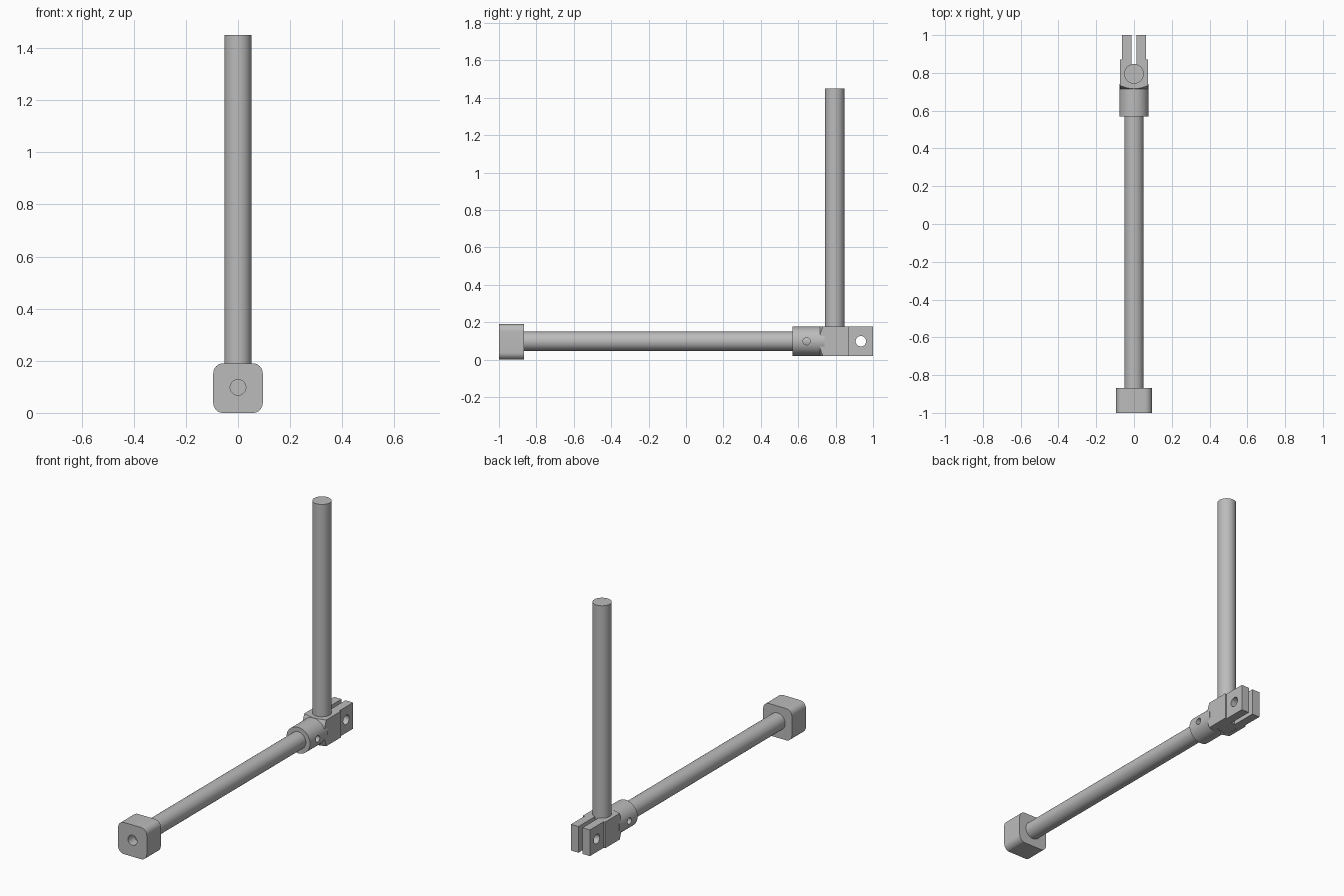
import bpy, bmesh, math
from mathutils import Matrix, Vector

cube = bpy.data.objects.get("Cube")
if cube:
    bpy.data.objects.remove(cube)

AXIS_Z = 0.098      # height of the horizontal rod
POST_Y = 0.795      # position of the upright post

steel = bpy.data.materials.new("grey steel")
steel.use_nodes = True
grey = (0.5, 0.5, 0.5, 1)
steel.diffuse_color = grey
steel.node_tree.nodes["Principled BSDF"].inputs["Base Color"].default_value = grey


def finish(name, bm):
    bmesh.ops.recalc_face_normals(bm, faces=bm.faces)
    mesh = bpy.data.meshes.new(name)
    bm.to_mesh(mesh)
    bm.free()
    mesh.materials.append(steel)
    obj = bpy.data.objects.new(name, mesh)
    bpy.context.collection.objects.link(obj)
    return obj


def cylinder(name, start, end, r1, r2=None, sides=48):
    """Cylinder or cone running between two points."""
    start, end = Vector(start), Vector(end)
    run = end - start
    turn = run.to_track_quat('Z', 'Y').to_matrix().to_4x4()
    bm = bmesh.new()
    bmesh.ops.create_cone(bm, cap_ends=True, segments=sides, radius1=r1,
                          radius2=r1 if r2 is None else r2, depth=run.length,
                          matrix=Matrix.Translation((start + end) / 2) @ turn)
    return finish(name, bm)


def extrude(name, points, offset):
    """Solid made by sweeping a flat outline along an offset."""
    bm = bmesh.new()
    face = bm.faces.new([bm.verts.new(p) for p in points])
    swept = bmesh.ops.extrude_face_region(bm, geom=[face])
    verts = [v for v in swept["geom"] if isinstance(v, bmesh.types.BMVert)]
    bmesh.ops.translate(bm, verts=verts, vec=offset)
    return finish(name, bm)


def boolean(obj, cutter, operation='DIFFERENCE'):
    mod = obj.modifiers.new(cutter.name, 'BOOLEAN')
    mod.operation = operation
    mod.solver = 'EXACT'
    mod.object = cutter
    bpy.context.view_layer.objects.active = obj
    bpy.ops.object.modifier_apply(modifier=mod.name)
    bpy.data.objects.remove(cutter)


def smooth(*objects):
    bpy.ops.object.select_all(action='DESELECT')
    for obj in objects:
        obj.select_set(True)
    bpy.context.view_layer.objects.active = objects[0]
    bpy.ops.object.shade_smooth_by_angle(angle=math.radians(30))


# Rounded square foot with a drilled front
half, radius = 0.095, 0.038
outline = []
for corner in range(4):
    mid = math.radians(45 + 90 * corner)
    cx = math.copysign(half - radius, math.cos(mid))
    cz = math.copysign(half - radius, math.sin(mid))
    for step in range(9):
        a = math.radians(90 * corner + 90 * step / 8)
        outline.append((cx + radius * math.cos(a), -1, half + cz + radius * math.sin(a)))
foot = extrude("foot", outline, (0, 0.133, 0))
boolean(foot, cylinder("foot_drill", (0, -1.1, AXIS_Z), (0, -0.94, AXIS_Z), 0.03))

# Horizontal rod and upright post
rod = cylinder("horizontal_rod", (0, -0.93, AXIS_Z), (0, 0.71, AXIS_Z), 0.051)
post = cylinder("upright_post", (0, POST_Y, 0.022), (0, POST_Y, 1.45), 0.052)

# Collar with a cross-drilled pin hole
collar = cylinder("collar", (0, 0.57, AXIS_Z), (0, 0.74, AXIS_Z), 0.078)
boolean(collar, cylinder("collar_bore", (0, 0.5, AXIS_Z), (0, 0.7, AXIS_Z), 0.0505))
boolean(collar, cylinder("pin_drill", (-0.2, 0.645, AXIS_Z), (0.2, 0.645, AXIS_Z), 0.019))

# Split clamp block: stepped sides, slot behind the post
side = [(0.073, 0.715), (0.073, 0.87), (0.063, 0.87),
        (0.063, 1.0), (0.013, 1.0), (0.013, POST_Y)]
plan = side + [(-x, y) for x, y in reversed(side)]
clamp = extrude("clamp_block", [(x, y, 0.02) for x, y in plan], (0, 0, 0.157))
boolean(clamp, cylinder("bolt_drill", (-0.2, 0.935, AXIS_Z), (0.2, 0.935, AXIS_Z), 0.028))
boolean(clamp, cylinder("post_bore", (0, POST_Y, -0.1), (0, POST_Y, 0.3), 0.0515))

# Conical turning of the block corners next to the collar
boolean(clamp, cylinder("corner_cone", (0, 0.715, AXIS_Z), (0, 1.2, AXIS_Z), 0.0775, 0.9),
        'INTERSECT')

smooth(foot, rod, post, collar, clamp)
